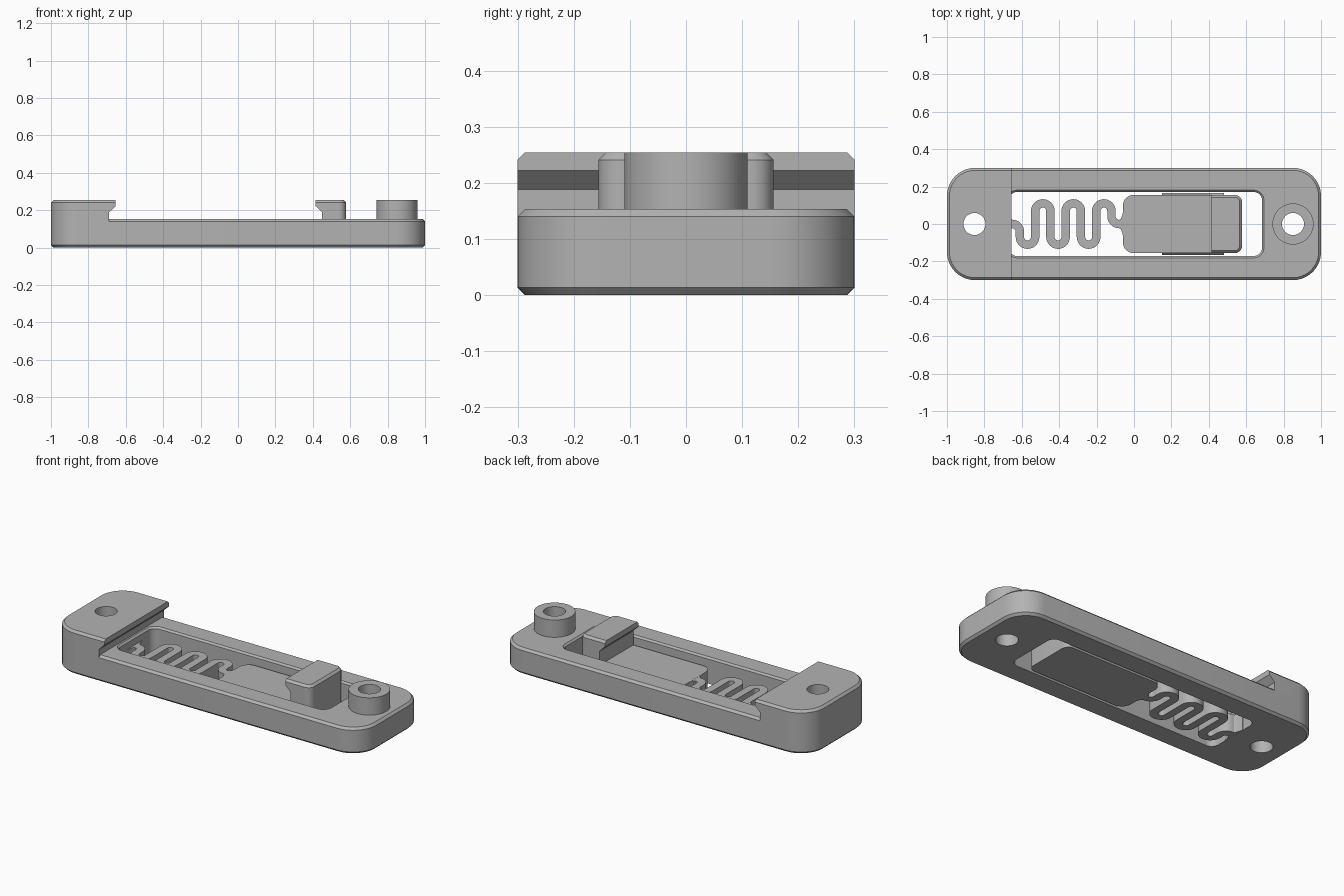
import bpy, bmesh, math

if "Cube" in bpy.data.objects:
    bpy.data.objects.remove(bpy.data.objects["Cube"])

GREY = bpy.data.materials.new("plain_grey")
GREY.diffuse_color = (0.45, 0.45, 0.45, 1)
GREY.use_nodes = True
GREY.node_tree.nodes["Principled BSDF"].inputs["Base Color"].default_value = GREY.diffuse_color

TOP, DECK, SLIDE, CH = 0.254, 0.153, 0.105, 0.013   # main heights and chamfer


def loft(name, rings, mat=True):
    """Solid from stacked closed rings of equal length."""
    bm = bmesh.new()
    rows = [[bm.verts.new(p) for p in ring] for ring in rings]
    n = len(rows[0])
    for a, b in zip(rows, rows[1:]):
        for i in range(n):
            j = (i + 1) % n
            bm.faces.new((a[i], a[j], b[j], b[i]))
    bm.faces.new(rows[0][::-1])
    bm.faces.new(rows[-1])
    bmesh.ops.recalc_face_normals(bm, faces=bm.faces)
    me = bpy.data.meshes.new(name)
    bm.to_mesh(me)
    bm.free()
    ob = bpy.data.objects.new(name, me)
    bpy.context.collection.objects.link(ob)
    if mat:
        me.materials.append(GREY)
    return ob


def rounded(x0, x1, h, rl, rr, levels, name, mat=True):
    """Rounded rectangle (left/right corner radii) through (z, inset) levels."""
    rings = []
    for z, d in levels:
        ring = []
        for sx, sy, a0 in ((1, 1, 0), (-1, 1, 90), (-1, -1, 180), (1, -1, 270)):
            r = rr if sx > 0 else rl
            cx = x1 - r if sx > 0 else x0 + r
            for k in range(11):
                a = math.radians(a0 + 9 * k)
                ring.append((cx + (r - d) * math.cos(a),
                             sy * (h - r) + (r - d) * math.sin(a), z))
        rings.append(ring)
    return loft(name, rings, mat)


def disc(x, r, z):
    return [(x + r * math.cos(i * math.pi / 24), r * math.sin(i * math.pi / 24), z)
            for i in range(48)]


def side_cutter(profile):
    return loft("cutter", [[(x, y, z) for x, z in profile] for y in (-1, 1)], False)


def hole_cutter(x):
    return loft("cutter", [disc(x, 0.059, -0.1), disc(x, 0.059, 0.4)], False)


def cut(ob, *cutters):
    for c in cutters:
        c.hide_render = True
        m = ob.modifiers.new("cut", 'BOOLEAN')
        m.operation, m.solver, m.object = 'DIFFERENCE', 'EXACT', c
    bpy.context.view_layer.update()
    dg = bpy.context.evaluated_depsgraph_get()
    me = bpy.data.meshes.new_from_object(ob.evaluated_get(dg))
    ob.modifiers.clear()
    ob.data = me
    me.materials.clear()
    me.materials.append(GREY)
    for c in cutters:
        bpy.data.objects.remove(c)


# Base frame with slot and two through holes
base = rounded(-1, 1, 0.3, 0.15, 0.15,
               [(0, CH), (CH, 0), (DECK - CH, 0), (DECK, CH)], "base_frame")
slot = rounded(-0.67, 0.685, 0.171, 0.045, 0.045,
               [(-0.1, 0), (DECK - 0.01, 0), (DECK, -0.01), (0.3, -0.01)], "cutter", False)
cut(base, slot, hole_cutter(-0.853), hole_cutter(0.85))

# Raised end block with undercut lip
block = rounded(-1, 1, 0.3, 0.15, 0.15,
                [(DECK - CH, 0), (TOP - CH, 0), (TOP, CH)], "end_block")
cut(block, side_cutter([(-0.655, 0.4), (-0.655, 0.222), (-0.69, 0.188), (-0.69, 0.05),
                        (1.2, 0.05), (1.2, 0.4)]), hole_cutter(-0.853))

# Round boss around the right hole
boss = loft("boss", [disc(0.85, 0.11, DECK - 0.01), disc(0.85, 0.11, TOP)])
cut(boss, hole_cutter(0.85))

# Sliding plate with hooked catch at its end
slider = rounded(-0.06, 0.578, 0.156, 0.06, 0.04,
                 [(0, 0), (TOP - CH, 0), (TOP, CH)], "slider_catch")
cut(slider, side_cutter([(-1, SLIDE), (0.45, SLIDE), (0.45, 0.188), (0.415, 0.222),
                         (0.415, 0.4), (-1, 0.4)]))

# Guide ribs on both sides of the slider
for s, side in ((-1, "front"), (1, "back")):
    prof = [(0.15, 0.03), (0.165, 0.045), (0.165, 0.065), (0.15, 0.08)]
    loft("guide_rib_" + side, [[(x, s * y, z) for y, z in prof] for x in (0.15, 0.48)])

# Meander spring: centre path with half-widths, flared at both ends
R, W, REACH = 0.0408, 0.0225, 0.0695
path = [(-0.69, 0, 0.07), (-0.668, 0, 0.07), (-0.663, 0, 0.045), (-0.656, 0, 0.028)]


def arc(cx, cy, a0, a1, n):
    for k in range(n + 1):
        a = math.radians(a0 + (a1 - a0) * k / n)
        path.append((cx + R * math.cos(a), cy + R * math.sin(a), W))


leg = -0.61
arc(leg - R, -R, 90, 0, 8)
for k in range(6):
    s = -1 if k % 2 == 0 else 1
    arc(leg + R * (2 * k + 1), s * REACH, 180, 180 - s * 180, 16)
arc(leg + 13 * R, R, 180, 270, 8)
path += [(-0.070, 0, 0.028), (-0.063, 0, 0.045), (-0.058, 0, 0.07), (-0.04, 0, 0.07)]

left, right = [], []
for i, (x, y, w) in enumerate(path):
    a, b = path[max(i - 1, 0)], path[min(i + 1, len(path) - 1)]
    dx, dy = b[0] - a[0], b[1] - a[1]
    d = math.hypot(dx, dy)
    left.append((x - dy / d * w, y + dx / d * w))
    right.append((x + dy / d * w, y - dx / d * w))
outline = left + right[::-1]
loft("spring", [[(x, y, z) for x, y in outline] for z in (0.0005, SLIDE - 0.0005)])

# Smooth curved walls, keep edges sharp
for ob in bpy.context.collection.objects:
    ob.select_set(True)
    bpy.context.view_layer.objects.active = ob
bpy.ops.object.shade_smooth_by_angle(angle=math.radians(25))
